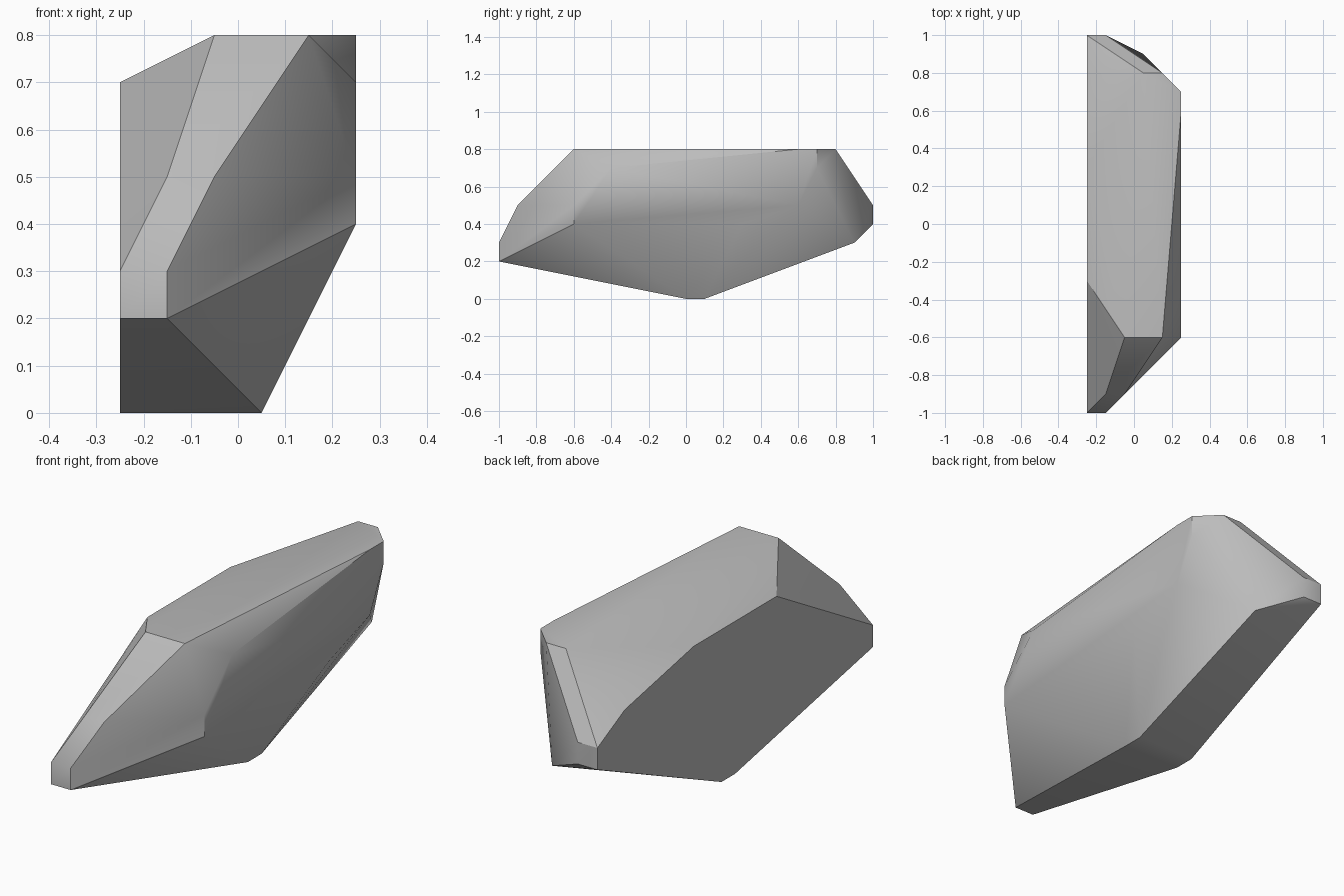
import bpy
import bmesh
from math import radians

cube = bpy.data.objects.get("Cube")
if cube:
    bpy.data.objects.remove(cube, do_unlink=True)

# Stone colour
stone = bpy.data.materials.new("stone_grey")
stone.use_nodes = True
grey = (0.5, 0.5, 0.5, 1)
stone.diffuse_color = grey
stone.node_tree.nodes["Principled BSDF"].inputs["Base Color"].default_value = grey

# Corner positions (y, z) of the rock, grouped by their x station
corners = {
    -0.25: [(-1, .2), (-1, .3), (-.3, .7), (.3, .7), (.8, .6),
            (1, .5), (1, .4), (.1, 0), (0, 0)],
    -0.15: [(-1, .2), (-1, .3), (-.9, .5), (1, .5), (1, .4)],
    -0.05: [(-.9, .5), (-.6, .8)],
    0.05: [(0, 0), (.1, 0), (.9, .3), (.8, .8)],
    0.15: [(-.6, .8), (.8, .8)],
    0.25: [(-.6, .4), (-.6, .5), (-.4, .7), (.6, .8), (.7, .8),
           (.7, .7), (.6, .5), (.3, .4)],
}

# Wrap the corners in a faceted hull and merge its coplanar triangles
bm = bmesh.new()
for x, station in corners.items():
    for y, z in station:
        bm.verts.new((x, y, z))
bmesh.ops.convex_hull(bm, input=bm.verts[:])
bmesh.ops.dissolve_limit(bm, angle_limit=radians(1),
                         verts=bm.verts[:], edges=bm.edges[:])
bmesh.ops.recalc_face_normals(bm, faces=bm.faces[:])
mesh = bpy.data.meshes.new("rock")
bm.to_mesh(mesh)
bm.free()
mesh.materials.append(stone)

# Rock object, soft across shallow facets and crisp on steep ones
rock = bpy.data.objects.new("rock", mesh)
bpy.context.collection.objects.link(rock)
bpy.ops.object.select_all(action="DESELECT")
rock.select_set(True)
bpy.context.view_layer.objects.active = rock
bpy.ops.object.shade_smooth_by_angle(angle=radians(30))
